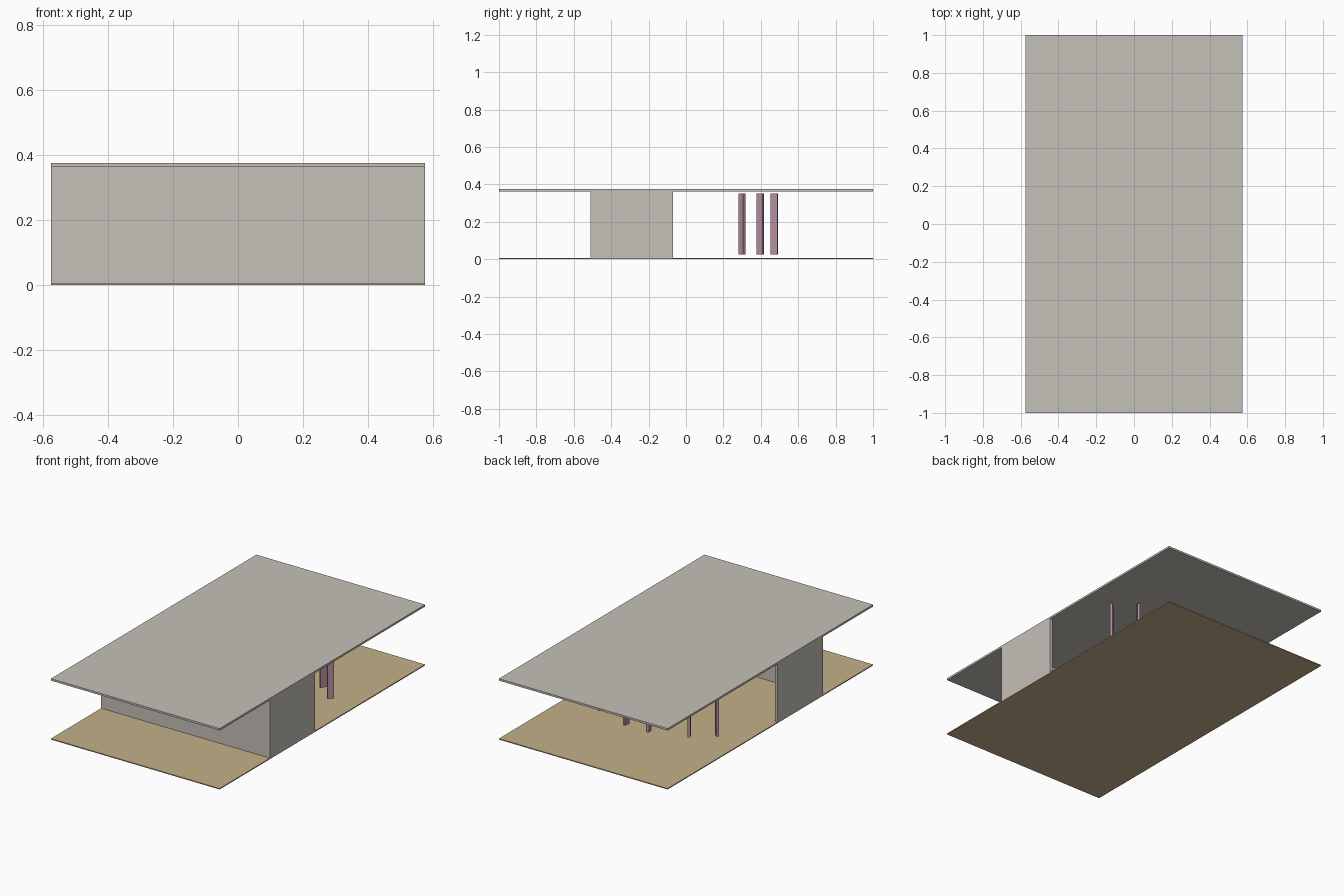
import bpy
import math

cube = bpy.data.objects.get("Cube")
if cube:
    bpy.data.objects.remove(cube, do_unlink=True)


def material(name, rgb):
    mat = bpy.data.materials.new(name)
    mat.use_nodes = True
    color = (*rgb, 1.0)
    mat.diffuse_color = color
    mat.node_tree.nodes["Principled BSDF"].inputs["Base Color"].default_value = color
    return mat


stone = material("warm_grey", (0.56, 0.53, 0.48))
sand = material("sand", (0.56, 0.44, 0.255))
mauve = material("mauve", (0.47, 0.265, 0.36))


def box(name, low, high, mat, turn=0.0):
    """Box between two corners, turned about its own vertical axis."""
    center = [(a + b) / 2 for a, b in zip(low, high)]
    bpy.ops.mesh.primitive_cube_add(size=1, location=center)
    obj = bpy.context.object
    obj.name = name
    obj.scale = [b - a for a, b in zip(low, high)]
    obj.rotation_euler.z = turn
    obj.data.materials.append(mat)
    return obj


HALF_X, HALF_Y = 0.575, 1.0
FLOOR_TOP, ROOF_BOTTOM, ROOF_TOP = 0.006, 0.363, 0.375
WALL_FRONT, WALL_BACK, THICK = -0.51, -0.07, 0.018

# Floor and roof slabs
box("floor", (-HALF_X, -HALF_Y, 0), (HALF_X, HALF_Y, FLOOR_TOP), sand)
box("roof", (-HALF_X, -HALF_Y, ROOF_BOTTOM), (HALF_X, HALF_Y, ROOF_TOP), stone)

# U-shaped wall, open towards the back
box("front_wall", (-HALF_X, WALL_FRONT, FLOOR_TOP),
    (HALF_X, WALL_FRONT + THICK, ROOF_BOTTOM), stone)
for side, x in (("left", HALF_X - THICK), ("right", -HALF_X)):
    box(side + "_wall", (x, WALL_FRONT + THICK, FLOOR_TOP),
        (x + THICK, WALL_BACK, ROOF_BOTTOM), stone)

# Arc of radial fins, mirrored left and right
WIDTH, DEPTH = 0.016, 0.036
fins = (("inner", 0.078, 0.472, 9), ("middle", 0.30, 0.397, 31), ("outer", 0.42, 0.299, 46))
for label, fx, fy, angle in fins:
    for side, sign in (("left", 1), ("right", -1)):
        x = sign * fx
        box(f"{label}_fin_{side}", (x - WIDTH / 2, fy - DEPTH / 2, 0.025),
            (x + WIDTH / 2, fy + DEPTH / 2, 0.35), mauve, -sign * math.radians(angle))
